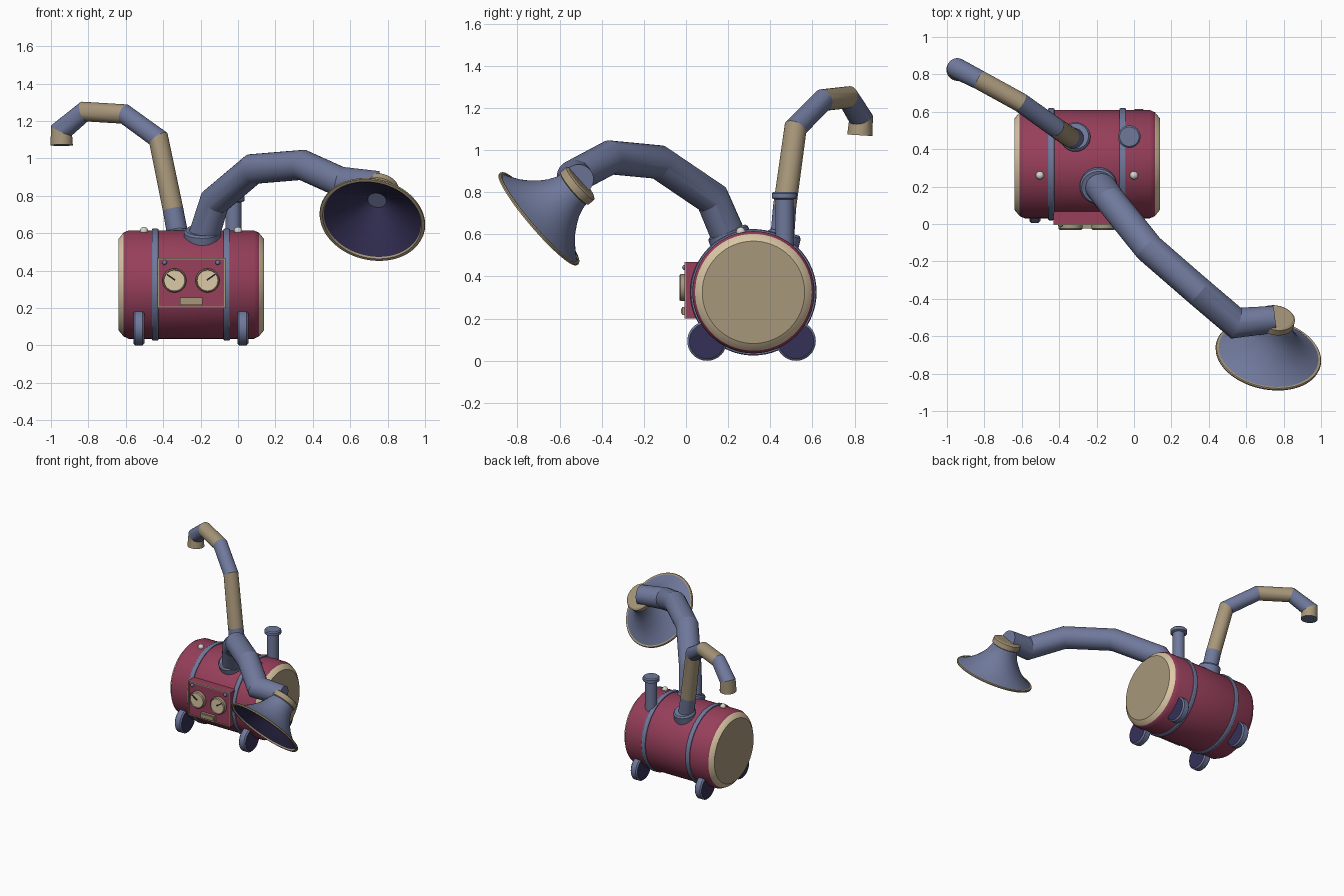
import bpy, bmesh, math
from mathutils import Vector

if "Cube" in bpy.data.objects:
    bpy.data.objects.remove(bpy.data.objects["Cube"])


def material(name, rgb):
    m = bpy.data.materials.new(name)
    m.diffuse_color = (*rgb, 1)
    m.use_nodes = True
    m.node_tree.nodes["Principled BSDF"].inputs["Base Color"].default_value = m.diffuse_color
    return m


RED = material("barrel red", (0.31, 0.05, 0.105))
SLATE = material("slate blue", (0.16, 0.19, 0.33))
TAN = material("tan", (0.39, 0.31, 0.195))
CREAM = material("cream", (0.72, 0.58, 0.38))
NAVY = material("navy", (0.036, 0.03, 0.095))
PALE = material("pale rivet", (0.68, 0.68, 0.60))
DARK = material("needle dark", (0.012, 0.012, 0.02))


def finish(name, bm, mats, angle=30):
    bmesh.ops.recalc_face_normals(bm, faces=bm.faces)
    me = bpy.data.meshes.new(name)
    bm.to_mesh(me)
    bm.free()
    for m in mats:
        me.materials.append(m)
    ob = bpy.data.objects.new(name, me)
    bpy.context.collection.objects.link(ob)
    bpy.ops.object.select_all(action='DESELECT')
    ob.select_set(True)
    bpy.context.view_layer.objects.active = ob
    bpy.ops.object.shade_smooth_by_angle(angle=math.radians(angle))
    return ob


def add_ring(bm, centre, u, v, r, n):
    return [bm.verts.new(centre + r * (math.cos(a) * u + math.sin(a) * v))
            for a in (2 * math.pi * i / n for i in range(n))]


def bridge(bm, a, b, idx):
    n = len(a)
    for i in range(n):
        j = (i + 1) % n
        bm.faces.new((a[i], a[j], b[j], b[i])).material_index = idx


def lathe(name, origin, axis, profile, mats, segs=None, n=48, caps=(0, 0), angle=30):
    """Turned part: profile is (distance along axis, radius); caps None = open."""
    w = Vector(axis).normalized()
    u = w.orthogonal().normalized()
    v = w.cross(u)
    bm = bmesh.new()
    rings = [add_ring(bm, Vector(origin) + w * t, u, v, r, n) for t, r in profile]
    for k in range(len(rings) - 1):
        bridge(bm, rings[k], rings[k + 1], segs[k] if segs else 0)
    for ring, c in ((rings[0], caps[0]), (rings[-1], caps[1])):
        if c is not None:
            bm.faces.new(ring).material_index = c
    return finish(name, bm, mats, angle)


def hose(name, pts, radii, mats, segs, n=32):
    """Mitred pipe through the points, one colour index per segment."""
    pts = [Vector(p) for p in pts]
    dirs = [(b - a).normalized() for a, b in zip(pts, pts[1:])]
    bm = bmesh.new()
    u = dirs[0].orthogonal().normalized()
    ring = add_ring(bm, pts[0], u, dirs[0].cross(u), radii[0], n)
    first = ring
    for k, d in enumerate(dirs):
        u = (u - d * u.dot(d)).normalized()
        v = d.cross(u)
        # project the round section onto the mitre plane at the next joint
        nd = dirs[k + 1] if k + 1 < len(dirs) else d
        plane = (d + nd).normalized()
        new = add_ring(bm, pts[k + 1], u, v, radii[k + 1], n)
        for vert in new:
            vert.co -= d * ((vert.co - pts[k + 1]).dot(plane) / d.dot(plane))
        bridge(bm, ring, new, segs[k])
        ring = new
    bm.faces.new(first)
    bm.faces.new(ring)
    return finish(name, bm, mats, 16)


def box(name, lo, hi, mat, spin=0):
    bm = bmesh.new()
    bmesh.ops.create_cube(bm, size=1)
    lo, hi = Vector(lo), Vector(hi)
    for v in bm.verts:
        v.co = Vector(a * b for a, b in zip(v.co, hi - lo))
    ob = finish(name, bm, [mat])
    ob.location = (lo + hi) / 2
    ob.rotation_euler = (0, spin, 0)
    return ob


def rivet(name, loc, r, mat):
    bm = bmesh.new()
    bmesh.ops.create_uvsphere(bm, u_segments=16, v_segments=10, radius=r)
    finish(name, bm, [mat], 60).location = loc


CY, CZ, CX = 0.32, 0.325, -0.25
X = (1, 0, 0)
FRONT = (0, -1, 0)

# Barrel with cream chamfers and tan end discs
lathe("barrel", (CX, CY, CZ), X,
      [(-0.39, 0.243), (-0.362, 0.277), (-0.335, 0.29), (0.335, 0.29), (0.362, 0.277), (0.39, 0.243)],
      [RED, CREAM, TAN], [1, 0, 0, 0, 1], n=64, caps=(2, 2))

# Hoops around the barrel
for x in (-0.443, -0.06):
    lathe("hoop", (x, CY, CZ), X,
          [(-0.017, 0.28), (-0.017, 0.296), (-0.011, 0.3), (0.011, 0.3), (0.017, 0.296), (0.017, 0.28)],
          [SLATE], n=64)

# Wheels
for x in (-0.53, 0.026):
    for y in (0.1, 0.522):
        lathe("wheel", (x, y, 0.094), X,
              [(-0.029, 0.084), (-0.02, 0.094), (0.02, 0.094), (0.029, 0.084)],
              [SLATE, NAVY], n=32, caps=(1, 1), angle=40)

# Control panel with a thin frame
box("panel", (-0.43, 0.0, 0.2), (-0.067, 0.12, 0.468), RED)
for z in (0.2, 0.46):
    box("panel_frame_rail", (-0.43, -0.006, z), (-0.067, 0.003, z + 0.008), TAN)
for x in (-0.43, -0.075):
    box("panel_frame_stile", (x, -0.006, 0.2), (x + 0.008, 0.003, 0.468), TAN)
for x in (-0.393, -0.108):
    rivet("panel_rivet", (x, -0.005, 0.443), 0.013, SLATE)

# Dials and needles
for x, s in ((-0.34, -1), (-0.163, 1)):
    lathe("dial", (x, 0, 0.347), FRONT,
          [(-0.005, 0.064), (0.025, 0.064), (0.032, 0.058), (0.026, 0.055)],
          [TAN, CREAM], caps=(0, 1))
    box("needle", (x + s * 0.018 - 0.027, -0.031, 0.36), (x + s * 0.018 + 0.027, -0.025, 0.368),
        DARK, -s * math.radians(35))

# Slot plate
box("slot_plate", (-0.31, -0.02, 0.217), (-0.19, 0.005, 0.256), TAN)
box("slot_inset", (-0.3, -0.023, 0.225), (-0.2, -0.015, 0.248), TAN)

# Barrel-top rivets
for x in (-0.503, 0.0):
    rivet("barrel_rivet", (x, 0.26, 0.612), 0.022, PALE)

# Chimney
lathe("chimney", (-0.025, 0.467, 0.5), (0, 0, 1),
      [(0, 0.043), (0.265, 0.043), (0.272, 0.06), (0.294, 0.06), (0.302, 0.052)], [SLATE], n=32)

# Thin striped hose and its collar
lathe("thin_hose_collar", (-0.313, 0.45, 0.53), (0, 0.25, 1),
      [(0, 0.08), (0.07, 0.08), (0.082, 0.07)], [SLATE], n=32)
hose("thin_hose",
     [(-0.313, 0.453, 0.54), (-0.348, 0.468, 0.73), (-0.425, 0.52, 1.105), (-0.607, 0.65, 1.237),
      (-0.822, 0.768, 1.25), (-0.943, 0.83, 1.15), (-0.943, 0.825, 1.07)],
     [0.057, 0.055, 0.053, 0.052, 0.052, 0.056, 0.06], [SLATE, TAN], [0, 1, 0, 1, 0, 1])

# Thick hose and its collar
lathe("thick_hose_collar", (-0.19, 0.22, 0.55), (0, -0.34, 0.94),
      [(0, 0.1), (0.06, 0.1), (0.07, 0.09)], [SLATE], n=32)
hose("thick_hose",
     [(-0.19, 0.215, 0.56), (-0.125, 0.125, 0.77), (0.08, -0.13, 0.943), (0.345, -0.36, 0.965),
      (0.545, -0.53, 0.875), (0.75, -0.51, 0.86)],
     [0.083, 0.08, 0.08, 0.08, 0.08, 0.072], [SLATE], [0] * 5)

# Horn: collar, flared shell, dark lining, throat and rim
NECK = (0.757, -0.515, 0.83)
AIM = (-0.16, -0.755, -0.645)
lathe("horn_collar", NECK, AIM,
      [(-0.025, 0.09), (-0.018, 0.102), (0.018, 0.102), (0.025, 0.09)], [TAN])
lathe("horn", NECK, AIM,
      [(0, 0.088), (0.05, 0.098), (0.09, 0.115), (0.125, 0.138), (0.16, 0.166),
       (0.195, 0.203), (0.225, 0.245), (0.245, 0.28), (0.245, 0.268),
       (0.195, 0.19), (0.14, 0.12), (0.085, 0.05)],
      [SLATE, NAVY, TAN], [0] * 7 + [2] + [1] * 3, n=64, caps=(0, 0))
lathe("horn_rim", NECK, AIM,
      [(0.236, 0.27), (0.236, 0.282), (0.242, 0.286), (0.25, 0.284), (0.252, 0.268), (0.24, 0.262)],
      [TAN], n=64, caps=(None, None))
